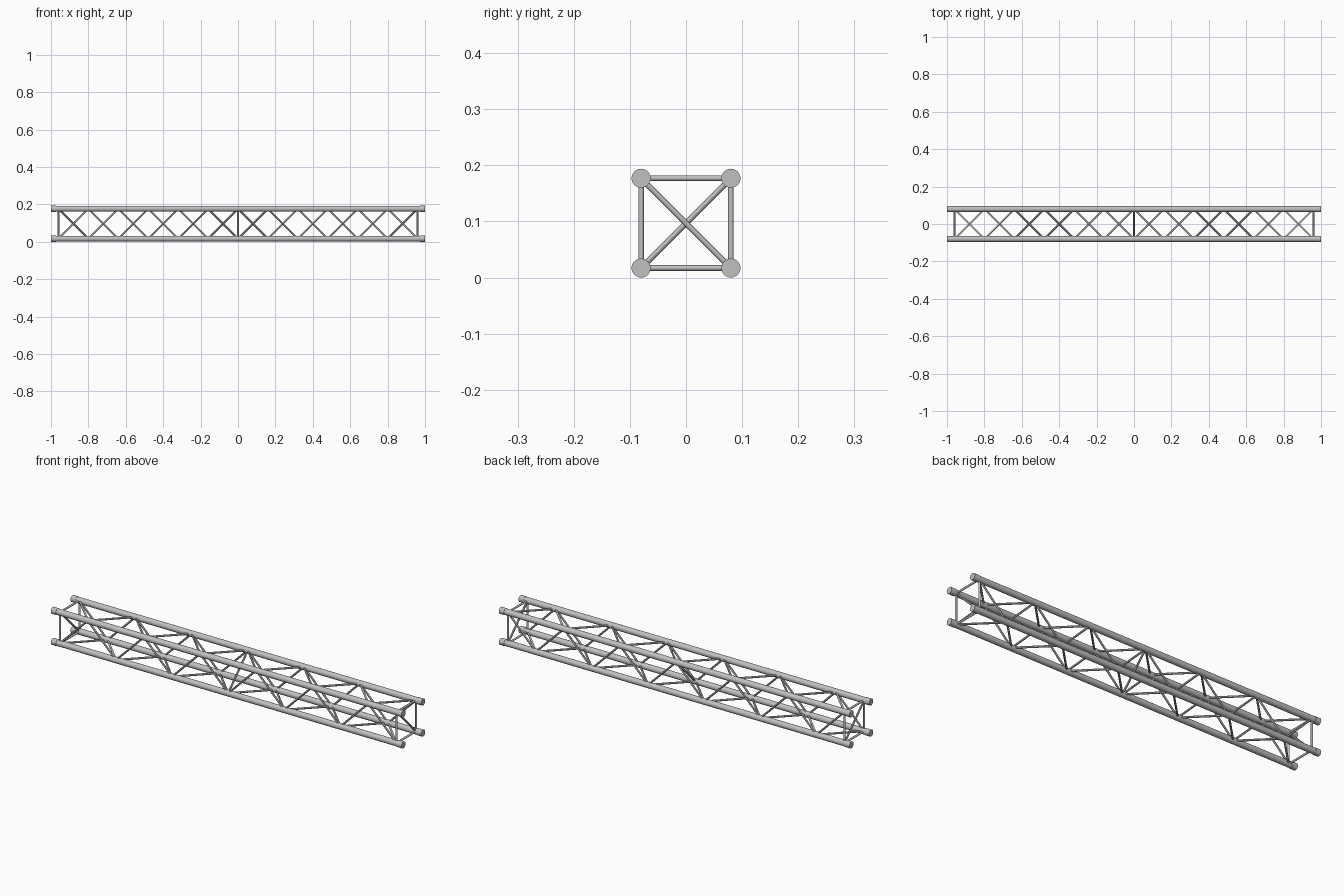
import bpy
from mathutils import Vector

if "Cube" in bpy.data.objects:
    bpy.data.objects.remove(bpy.data.objects["Cube"])

metal = bpy.data.materials.new("brushed_aluminium")
metal.diffuse_color = (0.53, 0.53, 0.53, 1)
metal.use_nodes = True
metal.node_tree.nodes["Principled BSDF"].inputs["Base Color"].default_value = metal.diffuse_color

S = 0.08          # half spacing between chords
ZC = 0.097        # height of truss axis
PITCH = 0.16      # half a zigzag
END = 6 * PITCH   # position of the end frames


def tube(name, a, b, r, sides):
    a, b = Vector(a), Vector(b)
    d = b - a
    bpy.ops.mesh.primitive_cylinder_add(vertices=sides, radius=r, depth=d.length,
                                        location=(a + b) / 2)
    ob = bpy.context.object
    ob.rotation_euler = d.to_track_quat('Z', 'Y').to_euler()
    ob.name = name
    ob.data.materials.append(metal)
    bpy.ops.object.shade_smooth_by_angle()
    return ob


def at(x, corner):
    return (x, corner[0] * S, ZC + corner[1] * S)


# Corners as (y, z) signs
FB, FT, BT, BB = (-1, -1), (-1, 1), (1, 1), (1, -1)
ring = [FB, FT, BT, BB]

# Main chords with end sleeves
for c in ring:
    tube("main_chord", at(-0.998, c), at(0.998, c), 0.0155, 32)
    for s in (-1, 1):
        tube("end_sleeve", at(s * 0.972, c), at(s, c), 0.017, 32)

# Zigzag lacing on the four sides
for even, odd in ((FB, FT), (BT, FT), (BT, BB), (FB, BB)):
    for k in range(-6, 6):
        a, b = (even, odd) if k % 2 == 0 else (odd, even)
        tube("lacing_bar", at(k * PITCH, a), at((k + 1) * PITCH, b), 0.005, 12)

# Square end frames with one diagonal each
for s in (-1, 1):
    for i in range(4):
        tube("end_frame_bar", at(s * END, ring[i]), at(s * END, ring[(i + 1) % 4]), 0.005, 12)
    tube("end_diagonal", at(s * END, FT), at(s * END, BB), 0.005, 12)

# Middle diagonal
tube("middle_diagonal", at(0, FB), at(0, BT), 0.005, 12)
